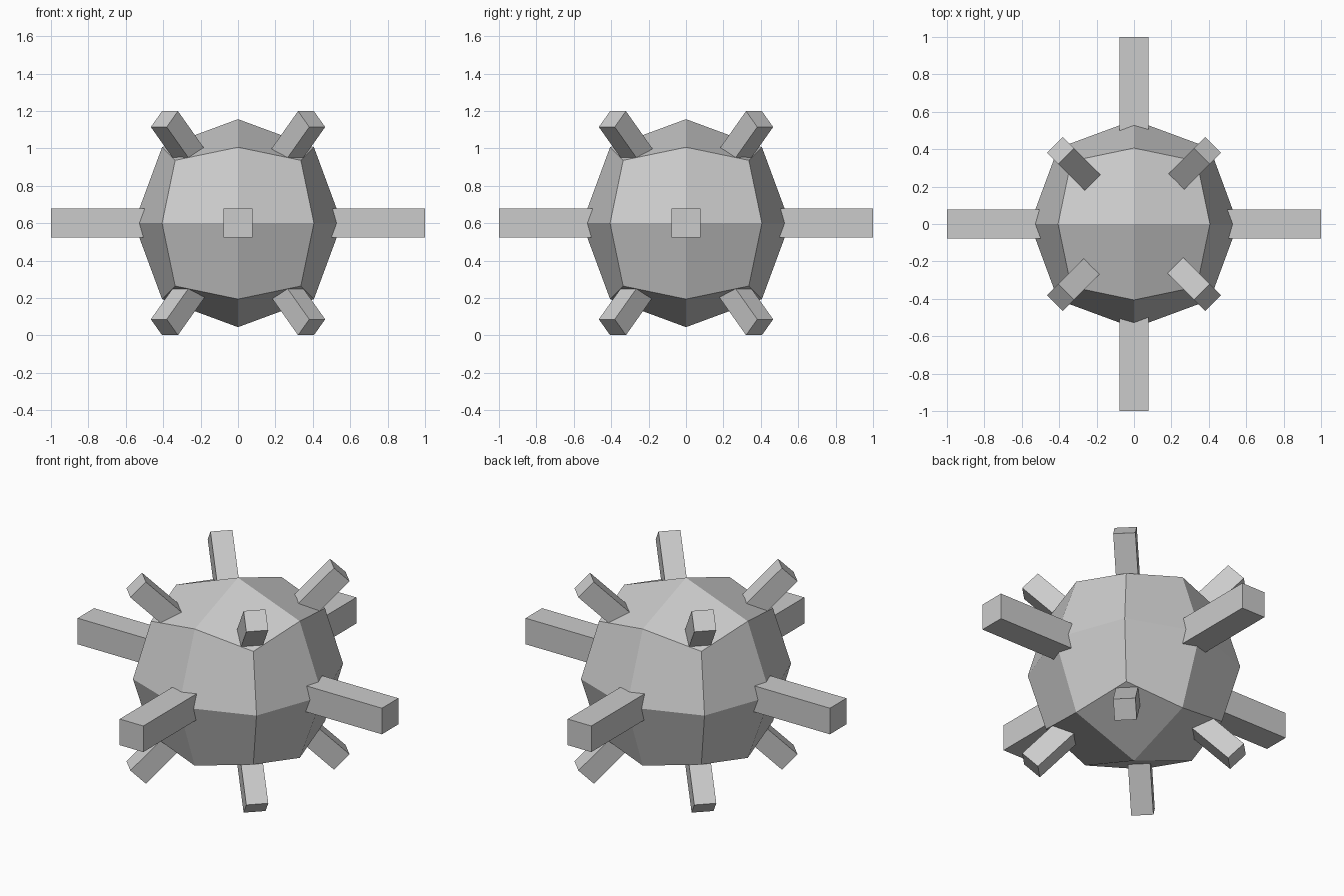
import bpy, bmesh, math
from mathutils import Vector, Matrix

if "Cube" in bpy.data.objects:
    bpy.data.objects.remove(bpy.data.objects["Cube"])

CENTRE = Vector((0, 0, 0.6))


def add_object(name, bm):
    mesh = bpy.data.meshes.new(name)
    bmesh.ops.recalc_face_normals(bm, faces=bm.faces)
    bm.to_mesh(mesh)
    bm.free()
    obj = bpy.data.objects.new(name, mesh)
    obj.location = CENTRE
    bpy.context.collection.objects.link(obj)
    return obj


def spike(name, azimuth, elevation, start, end, width):
    # Square bar laid along x, then tilted up and turned around z
    bm = bmesh.new()
    bmesh.ops.create_cube(bm, size=1)
    turn = Matrix.Rotation(azimuth, 4, 'Z') @ Matrix.Rotation(-elevation, 4, 'Y')
    place = Matrix.Translation(((start + end) / 2, 0, 0))
    size = Matrix.Diagonal((end - start, width, width, 1))
    bm.transform(turn @ place @ size)
    return add_object(name, bm)


# Body: cube split once per edge and rounded out to a 24-sided ball
bm = bmesh.new()
bmesh.ops.create_cube(bm, size=2)
bmesh.ops.subdivide_edges(bm, edges=bm.edges[:], cuts=1, use_grid_fill=True)
reach = {1: 0.556, 2: 0.406, 3: 0.336}   # face centre, edge middle, corner
for v in bm.verts:
    v.co *= reach[sum(abs(c) > 0.5 for c in v.co)]
add_object("body", bm)

# Four thick level spikes
for i, side in enumerate(("right", "back", "left", "front")):
    spike(side + "_spike", i * math.pi / 2, 0, 0.4, 1.0, 0.155)

# Eight thin spikes on the corners, tilted up and down
for i, corner in enumerate(("back_right", "back_left", "front_left", "front_right")):
    azimuth = math.pi / 4 + i * math.pi / 2
    for level, sign in (("upper", 1), ("lower", -1)):
        spike(f"{level}_{corner}_spike", azimuth, sign * math.pi / 4, 0.4, 0.787, 0.12)
